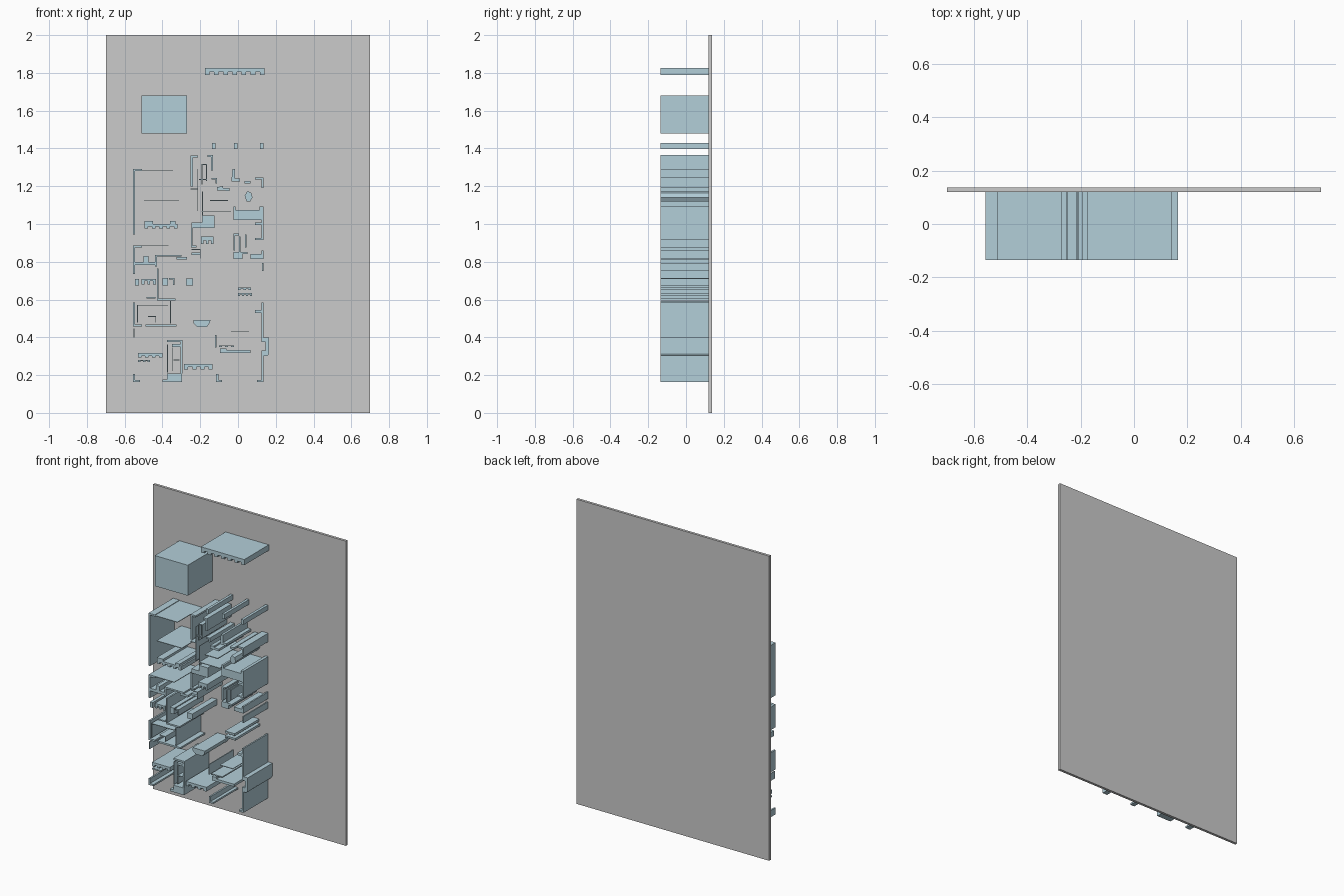
import bpy, bmesh

FRONT, BACK, PANEL_BACK = -0.135, 0.12, 0.137

blue = bpy.data.materials.new("wall_blue")
blue.diffuse_color = (0.45, 0.62, 0.69, 1)


class Part:
    """Collects extruded profiles (x, z) into one object."""
    def __init__(self, name, y0=FRONT, y1=BACK, mat=blue):
        self.name, self.y0, self.y1, self.mat = name, y0, y1, mat
        self.bm = bmesh.new()

    def prism(self, pts):
        a = [self.bm.verts.new((x, self.y0, z)) for x, z in pts]
        b = [self.bm.verts.new((x, self.y1, z)) for x, z in pts]
        self.bm.faces.new(a)
        self.bm.faces.new(b[::-1])
        for i in range(len(a)):
            j = (i + 1) % len(a)
            self.bm.faces.new((a[j], a[i], b[i], b[j]))
        return self

    def box(self, x0, x1, z0, z1):
        return self.prism([(x0, z0), (x1, z0), (x1, z1), (x0, z1)])

    def wall(self, t, *pts):
        """Axis-aligned wall run of thickness t along centre line pts."""
        h = t / 2
        for i, ((xa, za), (xb, zb)) in enumerate(zip(pts, pts[1:])):
            dx, dz = (xb > xa) - (xb < xa), (zb > za) - (zb < za)
            s = h if i else -h
            xa, za, xb, zb = xa + dx * s, za + dz * s, xb + dx * h, zb + dz * h
            px, pz = h * abs(dz), h * abs(dx)
            self.box(min(xa, xb) - px, max(xa, xb) + px, min(za, zb) - pz, max(za, zb) + pz)
        return self

    def comb(self, x0, x1, z0, z1, teeth, depth):
        """Strip with a toothed lower edge."""
        n = 2 * teeth - 1
        pts = []
        for i in range(n):
            z = z0 if i % 2 == 0 else z0 + depth
            pts += [(x0 + (x1 - x0) * i / n, z), (x0 + (x1 - x0) * (i + 1) / n, z)]
        return self.prism(pts + [(x1, z1), (x0, z1)])

    def done(self):
        bmesh.ops.recalc_face_normals(self.bm, faces=self.bm.faces)
        me = bpy.data.meshes.new(self.name)
        self.bm.to_mesh(me)
        self.bm.free()
        ob = bpy.data.objects.new(self.name, me)
        bpy.context.collection.objects.link(ob)
        if self.mat:
            me.materials.append(self.mat)


# Backing panel
Part("backing_panel", BACK, PANEL_BACK, None).box(-0.7, 0.7, 0, 2).done()

# Isolated top pieces
Part("top_strip").comb(-0.175, 0.14, 1.79, 1.827, 7, 0.014).done()
Part("solid_block").box(-0.51, -0.27, 1.48, 1.68).done()
p = Part("small_pillars")
for x0, x1 in ((-0.137, -0.12), (-0.02, -0.003), (0.117, 0.135)):
    p.box(x0, x1, 1.398, 1.43)
p.done()

# Upper left room
p = Part("upper_left_walls")
p.wall(0.011, (-0.55, 0.95), (-0.55, 1.285), (-0.515, 1.285))
p.wall(0.004, (-0.507, 1.285), (-0.347, 1.285))
p.wall(0.004, (-0.495, 1.123), (-0.315, 1.123))
p.comb(-0.495, -0.32, 0.975, 1.0, 5, 0.012)
p.box(-0.495, -0.45, 1.0, 1.015).box(-0.36, -0.33, 1.0, 1.015)
p.done()

# Upper middle: shaft walls, thin partitions
p = Part("upper_middle_walls")
p.wall(0.011, (-0.245, 1.205), (-0.245, 1.358), (-0.218, 1.358))
p.wall(0.011, (-0.155, 1.36), (-0.137, 1.36), (-0.137, 1.29))
p.wall(0.004, (-0.213, 1.07), (-0.213, 1.29))
p.wall(0.004, (-0.19, 1.21), (-0.19, 1.315), (-0.167, 1.315), (-0.167, 1.23))
p.wall(0.004, (-0.205, 1.235), (-0.17, 1.235))
p.wall(0.004, (-0.25, 1.185), (-0.215, 1.185))
p.wall(0.004, (-0.188, 1.02), (-0.188, 1.17))
p.wall(0.004, (-0.19, 1.065), (-0.04, 1.065))
p.wall(0.005, (-0.145, 1.125), (-0.055, 1.125))
p.wall(0.009, (-0.135, 1.24), (-0.115, 1.24), (-0.115, 1.22))
p.prism([(-0.11, 1.178), (-0.045, 1.175), (-0.045, 1.19), (-0.08, 1.19), (-0.08, 1.2), (-0.11, 1.195)])
p.prism([(-0.035, 1.225), (0.01, 1.225), (0.01, 1.24), (-0.015, 1.24), (-0.015, 1.29), (-0.03, 1.29)])
p.done()

# Upper right: column and the deep stepped block
p = Part("upper_right_walls")
p.prism([(0.045, 1.12), (0.065, 1.12), (0.077, 1.14), (0.07, 1.165), (0.05, 1.175), (0.035, 1.15)])
p.wall(0.011, (0.095, 1.24), (0.13, 1.24), (0.13, 1.195))
p.box(0.035, 0.065, 1.215, 1.228)
p.prism([(-0.025, 1.02), (0.125, 1.02), (0.125, 0.915), (0.135, 0.915), (0.135, 1.092),
         (0.115, 1.092), (0.115, 1.073), (-0.012, 1.073), (-0.012, 1.092), (-0.025, 1.092)])
p.box(0.09, 0.125, 0.995, 1.008)
p.done()

# Centre blocks
p = Part("centre_blocks")
p.prism([(-0.245, 0.98), (-0.125, 0.98), (-0.125, 1.045), (-0.19, 1.045), (-0.19, 1.008), (-0.245, 1.008)])
p.comb(-0.195, -0.13, 0.895, 0.935, 3, 0.018)
p.wall(0.01, (-0.245, 0.975), (-0.245, 0.88), (-0.225, 0.88))
p.wall(0.004, (-0.245, 0.865), (-0.2, 0.865), (-0.2, 0.82))
p.box(-0.245, -0.2, 0.835, 0.848)
p.box(-0.275, -0.237, 0.675, 0.712)
p.prism([(-0.215, 0.455), (-0.165, 0.455), (-0.15, 0.475), (-0.145, 0.493), (-0.235, 0.493), (-0.235, 0.475)])
p.done()

# Middle right room
p = Part("middle_right_walls")
p.wall(0.01, (-0.02, 0.865), (-0.02, 0.945), (0.0, 0.945))
p.wall(0.008, (0.01, 0.845), (0.01, 0.93))
p.wall(0.008, (0.04, 0.88), (0.04, 0.94))
p.prism([(-0.025, 0.815), (0.025, 0.815), (0.025, 0.84), (0.05, 0.84), (0.05, 0.852), (-0.025, 0.852)])
p.prism([(0.065, 0.815), (0.135, 0.815), (0.135, 0.86), (0.125, 0.86), (0.125, 0.84), (0.065, 0.84)])
p.wall(0.01, (0.095, 0.92), (0.13, 0.92))
p.wall(0.008, (0.13, 0.755), (0.13, 0.79))
p.comb(0.0, 0.07, 0.65, 0.665, 3, 0.006)
p.comb(0.0, 0.075, 0.62, 0.635, 4, 0.006)
p.done()

# Middle left rooms
p = Part("middle_left_walls")
p.wall(0.011, (-0.515, 0.88), (-0.55, 0.88), (-0.55, 0.74))
p.box(-0.544, -0.435, 0.782, 0.8).box(-0.5, -0.475, 0.8, 0.83)
p.wall(0.004, (-0.54, 0.885), (-0.37, 0.885))
p.wall(0.01, (-0.435, 0.78), (-0.435, 0.832), (-0.305, 0.832))
p.box(-0.325, -0.27, 0.812, 0.826)
p.wall(0.01, (-0.425, 0.76), (-0.425, 0.6), (-0.335, 0.6))
p.wall(0.008, (-0.48, 0.61), (-0.44, 0.61))
p.box(-0.545, -0.525, 0.675, 0.71)
p.comb(-0.51, -0.435, 0.68, 0.71, 3, 0.018)
p.box(-0.4, -0.37, 0.675, 0.715)
p.wall(0.008, (-0.36, 0.71), (-0.34, 0.71), (-0.34, 0.68))
p.done()

# Lower left room
p = Part("lower_left_walls")
p.wall(0.011, (-0.55, 0.58), (-0.55, 0.463), (-0.515, 0.463))
p.wall(0.004, (-0.55, 0.4), (-0.55, 0.445))
p.wall(0.004, (-0.532, 0.48), (-0.532, 0.57), (-0.372, 0.57))
p.wall(0.011, (-0.485, 0.463), (-0.33, 0.463))
p.wall(0.005, (-0.357, 0.475), (-0.357, 0.59))
p.wall(0.004, (-0.475, 0.51), (-0.435, 0.51), (-0.435, 0.48))
p.comb(-0.53, -0.4, 0.292, 0.318, 4, 0.01)
p.comb(-0.53, -0.465, 0.27, 0.28, 3, 0.004)
p.wall(0.011, (-0.55, 0.2), (-0.55, 0.168), (-0.525, 0.168))
p.done()

# Lower middle shaft
p = Part("lower_shaft_walls")
p.wall(0.011, (-0.37, 0.38), (-0.3, 0.38), (-0.3, 0.215))
p.box(-0.35, -0.305, 0.35, 0.364)
p.prism([(-0.4, 0.163), (-0.297, 0.163), (-0.297, 0.209), (-0.375, 0.209), (-0.375, 0.178), (-0.4, 0.178)])
p.wall(0.004, (-0.373, 0.215), (-0.373, 0.36))
p.wall(0.004, (-0.345, 0.225), (-0.345, 0.345))
p.wall(0.004, (-0.34, 0.28), (-0.312, 0.28))
p.comb(-0.285, -0.135, 0.23, 0.258, 4, 0.012)
p.wall(0.011, (-0.11, 0.2), (-0.11, 0.168), (-0.09, 0.168))
p.done()

# Lower right walls with side bay
p = Part("lower_right_walls")
p.wall(0.01, (0.13, 0.58), (0.13, 0.403))
p.box(0.09, 0.125, 0.53, 0.545)
p.prism([(0.125, 0.3), (0.155, 0.3), (0.165, 0.315), (0.165, 0.4), (0.125, 0.4), (0.125, 0.375),
         (0.145, 0.375), (0.145, 0.33), (0.125, 0.33)])
p.wall(0.01, (0.13, 0.295), (0.13, 0.168), (0.105, 0.168))
p.wall(0.004, (-0.035, 0.43), (0.055, 0.43))
p.wall(0.006, (-0.118, 0.41), (-0.118, 0.35))
p.comb(-0.1, -0.02, 0.35, 0.358, 3, 0.004)
p.prism([(-0.095, 0.316), (0.065, 0.316), (0.065, 0.332), (-0.06, 0.332), (-0.06, 0.342), (-0.095, 0.342)])
p.done()
